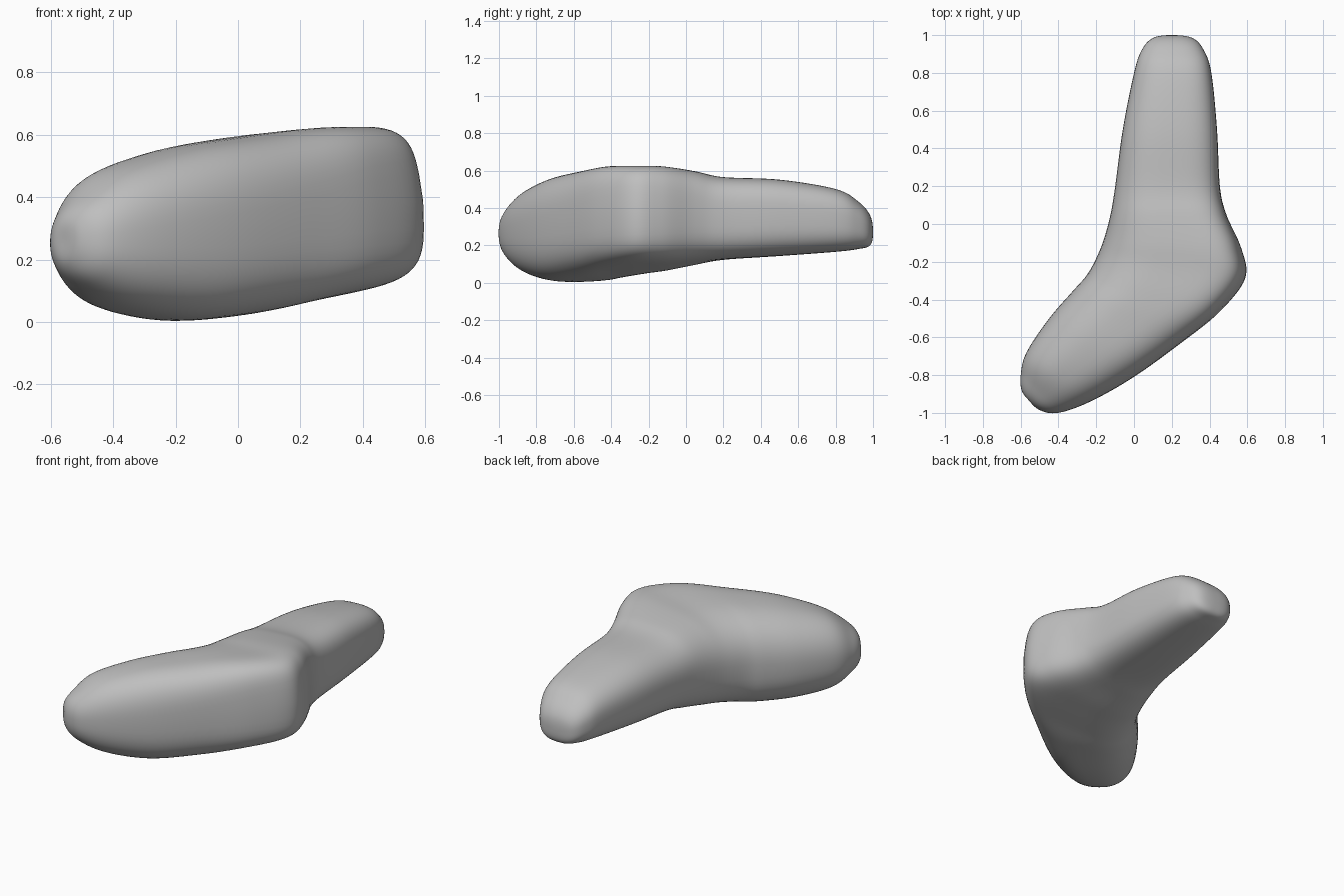
import bpy
import bmesh
import math
from mathutils import Vector

if "Cube" in bpy.data.objects:
    bpy.data.objects.remove(bpy.data.objects["Cube"], do_unlink=True)

SIDES = 64          # points around each cross-section
STEPS = 8           # rings between neighbouring stations

# Stations along the bent body, from the front tip round the corner to the rear tip:
# inner x, inner y, outer x, outer y, inner bottom, outer bottom, inner top, outer top
STATIONS = [
    (-.56, -.93, -.56, -.93, .26, .26, .26, .26),
    (-.595, -.88, -.5, -.985, .18, .19, .33, .34),
    (-.6, -.8, -.4, -1, .12, .12, .39, .41),
    (-.57, -.68, -.23, -.94, .04, .05, .48, .5),
    (-.45, -.5, 0, -.81, 0, .01, .53, .58),
    (-.32, -.35, .25, -.63, -.02, .05, .56, .62),
    (-.25, -.27, .45, -.47, -.015, .1, .565, .645),
    (-.2, -.18, .59, -.29, 0, .13, .57, .645),
    (-.16, -.08, .57, -.13, .025, .13, .575, .64),
    (-.125, .05, .49, .05, .07, .13, .57, .61),
    (-.1, .2, .455, .2, .115, .13, .55, .575),
    (-.06, .5, .44, .5, .14, .145, .54, .56),
    (0, .8, .41, .8, .165, .165, .49, .51),
    (.04, .92, .37, .92, .18, .18, .43, .44),
    (.1, .985, .31, .985, .2, .2, .36, .36),
    (.2, 1, .2, 1, .27, .27, .27, .27),
]


def mirrored(s):
    """Section turned half round, so the spline closes into a round tip."""
    return (s[2], s[3], s[0], s[1], s[7], s[6], s[5], s[4])


def spline(a, b, c, d, t):
    """Smooth curve through b and c."""
    return [q + t / 2 * (r - p + t * (2 * p - 5 * q + 4 * r - s + t * (3 * (q - r) + s - p)))
            for p, q, r, s in zip(a, b, c, d)]


def section(station, u):
    """Rounded shape standing between the inner and outer edge."""
    xi, yi, xo, yo, low_in, low_out, top_in, top_out = station
    # Round at the front tip, boxiest at the outer corner, softer to the rear
    rise = min(1, u / .4)
    corner = math.exp(-((u - .48) / .12) ** 2)
    inner_power = 2 + .6 * rise
    outer_power = 2 + 1.2 * rise + 1.8 * corner - .7 * max(0, u - .7) / .3
    points = []
    for k in range(SIDES):
        angle = math.tau * k / SIDES
        c, s = math.cos(angle), math.sin(angle)
        power = outer_power if c > 0 else inner_power
        across = math.copysign(abs(c) ** (2 / power), c)
        up = math.copysign(abs(s) ** (2 / power), s)
        f = (across + 1) / 2
        low = low_in + (low_out - low_in) * f
        top = top_in + (top_out - top_in) * f
        z = low + (top - low) * (up + 1) / 2
        # The outer corner leans inward towards the top
        f *= 1 - .06 * corner * max(0, up)
        points.append(Vector((xi + (xo - xi) * f, yi + (yo - yi) * f, z)))
    return points


def build_body(material):
    padded = [mirrored(STATIONS[1])] + STATIONS + [mirrored(STATIONS[-2])]
    spans = len(STATIONS) - 1
    bm = bmesh.new()
    rings = []
    for i in range(spans):
        for j in range(STEPS):
            if i + j == 0:
                continue
            t = j / STEPS
            ring = section(spline(*padded[i:i + 4], t), (i + t) / spans)
            rings.append([bm.verts.new(p) for p in ring])

    # Skin between neighbouring rings
    for a, b in zip(rings, rings[1:]):
        for k in range(SIDES):
            n = (k + 1) % SIDES
            bm.faces.new((a[k], a[n], b[n], b[k]))

    # Close both tips with a fan
    for ring, station in ((rings[0], STATIONS[0]), (rings[-1], STATIONS[-1])):
        tip = bm.verts.new((station[0], station[1], station[6]))
        for k in range(SIDES):
            bm.faces.new((ring[k], ring[(k + 1) % SIDES], tip))

    bmesh.ops.recalc_face_normals(bm, faces=bm.faces)
    for face in bm.faces:
        face.smooth = True
    mesh = bpy.data.meshes.new("bent_body")
    bm.to_mesh(mesh)
    bm.free()
    mesh.materials.append(material)
    body = bpy.data.objects.new("bent_body", mesh)
    bpy.context.collection.objects.link(body)

    # Even out the skin
    relax = body.modifiers.new("relax", "SMOOTH")
    relax.factor = .5
    relax.iterations = 4


def make_material(name, colour):
    material = bpy.data.materials.new(name)
    material.use_nodes = True
    material.diffuse_color = colour
    material.node_tree.nodes["Principled BSDF"].inputs["Base Color"].default_value = colour
    return material


build_body(make_material("plain grey", (.52, .52, .52, 1)))
